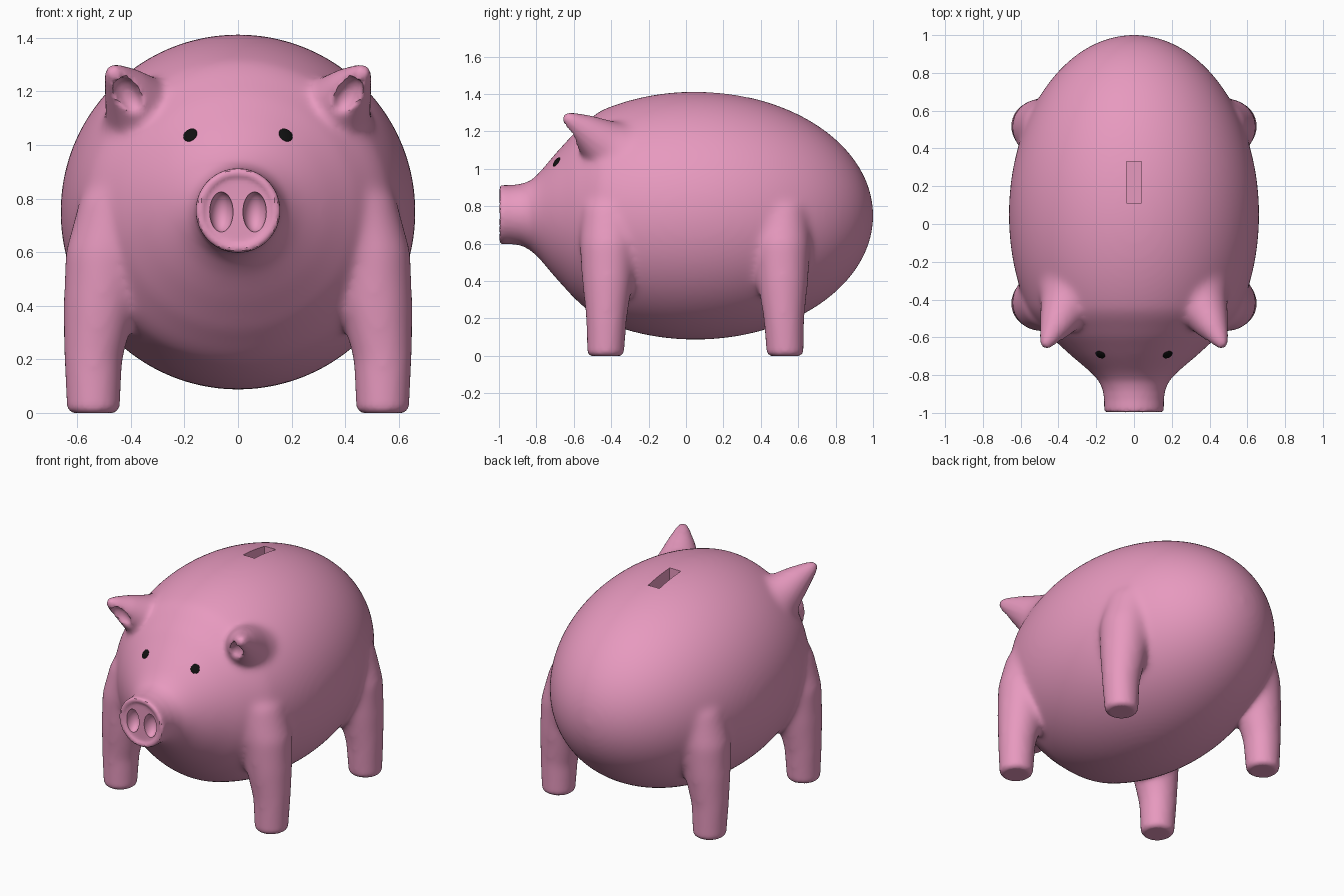
import bpy, bmesh, math
from mathutils import Vector

if "Cube" in bpy.data.objects:
    bpy.data.objects.remove(bpy.data.objects["Cube"])


def material(name, color):
    m = bpy.data.materials.new(name)
    m.diffuse_color = (*color, 1)
    m.use_nodes = True
    m.node_tree.nodes["Principled BSDF"].inputs["Base Color"].default_value = m.diffuse_color
    return m


def loft(name, stations, direction, sides=48):
    """Closed tube through (centre, radius) rings facing one direction."""
    rot = Vector(direction).to_track_quat('Z', 'Y')
    bm = bmesh.new()
    rings = []
    for c, r in stations:
        rings.append([bm.verts.new(Vector(c) + rot @ Vector((r * math.cos(a), r * math.sin(a), 0)))
                      for a in (2 * math.pi * i / sides for i in range(sides))])
    for a, b in zip(rings, rings[1:]):
        for i in range(sides):
            j = (i + 1) % sides
            bm.faces.new((a[i], a[j], b[j], b[i]))
    bm.faces.new(rings[0])
    bm.faces.new(rings[-1])
    bmesh.ops.recalc_face_normals(bm, faces=bm.faces)
    mesh = bpy.data.meshes.new(name)
    bm.to_mesh(mesh)
    bm.free()
    ob = bpy.data.objects.new(name, mesh)
    bpy.context.collection.objects.link(ob)
    return ob


def ellipsoid(name, centre, scale, direction=(0, 0, 1)):
    bpy.ops.mesh.primitive_uv_sphere_add(segments=32, ring_count=20, radius=1, location=centre,
                                         rotation=Vector(direction).to_track_quat('Z', 'Y').to_euler())
    ob = bpy.context.object
    ob.name = name
    ob.scale = scale
    return ob


def apply_modifier(ob, kind, **settings):
    mod = ob.modifiers.new(kind.lower(), kind)
    for key, value in settings.items():
        setattr(mod, key, value)
    bpy.context.view_layer.objects.active = ob
    bpy.ops.object.modifier_apply(modifier=mod.name)


def cut(ob, cutter):
    cutter.hide_render = True
    bpy.context.view_layer.update()
    apply_modifier(ob, 'BOOLEAN', operation='DIFFERENCE', solver='EXACT', object=cutter)
    bpy.data.objects.remove(cutter)


# Body and snout: one round profile along y
profile = [(-.985, .06), (-.985, .125), (-1, .138), (-1, .152), (-.985, .158), (-.93, .158),
           (-.88, .165), (-.83, .187), (-.78, .235), (-.7, .33), (-.6, .44), (-.5, .53)]
for i in range(33):
    a = math.radians(122) * (1 - i / 32) + math.radians(1) * i / 32
    profile.append((.05 + .952 * math.cos(a), .663 * math.sin(a)))
body = loft("pig_body", [((0, y, .755 if y < -.85 else .75), r) for y, r in profile], (0, 1, 0), 96)
parts = [body]

# Legs, swelling upwards into the flanks
leg = [(.54, 0, .08), (.54, .008, .092), (.54, .025, .098), (.54, .2, .11), (.515, .4, .137),
       (.49, .6, .155), (.44, .8, .15), (.36, .95, .1)]
for sx in (-1, 1):
    for y in (-.43, .53):
        parts.append(loft("leg", [((sx * x, y * (1 - .06 * z), z), r) for x, z, r in leg], (0, 0, 1)))

# Ears with a hollow at the front
ear = [(.35, -.40, 1.10, .17), (.37, -.45, 1.14, .135), (.42, -.55, 1.215, .083),
       (.458, -.62, 1.263, .043), (.474, -.648, 1.283, .02)]
for sx in (-1, 1):
    ob = loft("ear", [((sx * x, y, z), r) for x, y, z, r in ear], (sx * .387, -.74, .55))
    cut(ob, ellipsoid("ear_hollow", (sx * .41, -.61, 1.187), (.045, .045, .078),
                      (sx * .065, -.04, .097)))
    parts.append(ob)

# Fuse the parts into one skin
bpy.ops.object.select_all(action='DESELECT')
for ob in parts:
    ob.select_set(True)
bpy.context.view_layer.objects.active = body
bpy.ops.object.join()
apply_modifier(body, 'REMESH', mode='VOXEL', voxel_size=.013)

# Blend the joints, keeping feet, snout and ears crisp
group = body.vertex_groups.new(name="blend")
for v in body.data.vertices:
    x, y, z = v.co
    w = min((z - .03) / .2, (y + .9) / .12, 1)
    tip = (Vector((abs(x), y, z)) - Vector((.44, -.6, 1.23))).length
    w = min(w, (tip - .08) / .2)
    group.add([v.index], max(w, .06), 'REPLACE')
apply_modifier(body, 'SMOOTH', factor=.5, iterations=45, vertex_group="blend")

# Nostrils and coin slot
for sx in (-1, 1):
    cut(body, ellipsoid("nostril_cutter", (sx * .062, -.99, .75), (.044, .06, .075)))
bpy.ops.mesh.primitive_cube_add(size=1, location=(0, .22, 1.4))
slot = bpy.context.object
slot.scale = (.08, .22, .3)
cut(body, slot)

# Eyes: thin lenses lying on the skin
black = material("black", (.005, .005, .005))
for sx in (-1, 1):
    hit, place, normal, _ = body.ray_cast(Vector((sx * .178, -2, 1.037)), Vector((0, 1, 0)))
    eye = ellipsoid("eye", place, (.027, .029, .008), normal)
    eye.data.materials.append(black)
    bpy.ops.object.shade_smooth()

body.data.materials.clear()
body.data.materials.append(material("pink", (.8, .32, .52)))
bpy.ops.object.select_all(action='DESELECT')
body.select_set(True)
bpy.context.view_layer.objects.active = body
bpy.ops.object.shade_smooth_by_angle(angle=math.radians(40))
